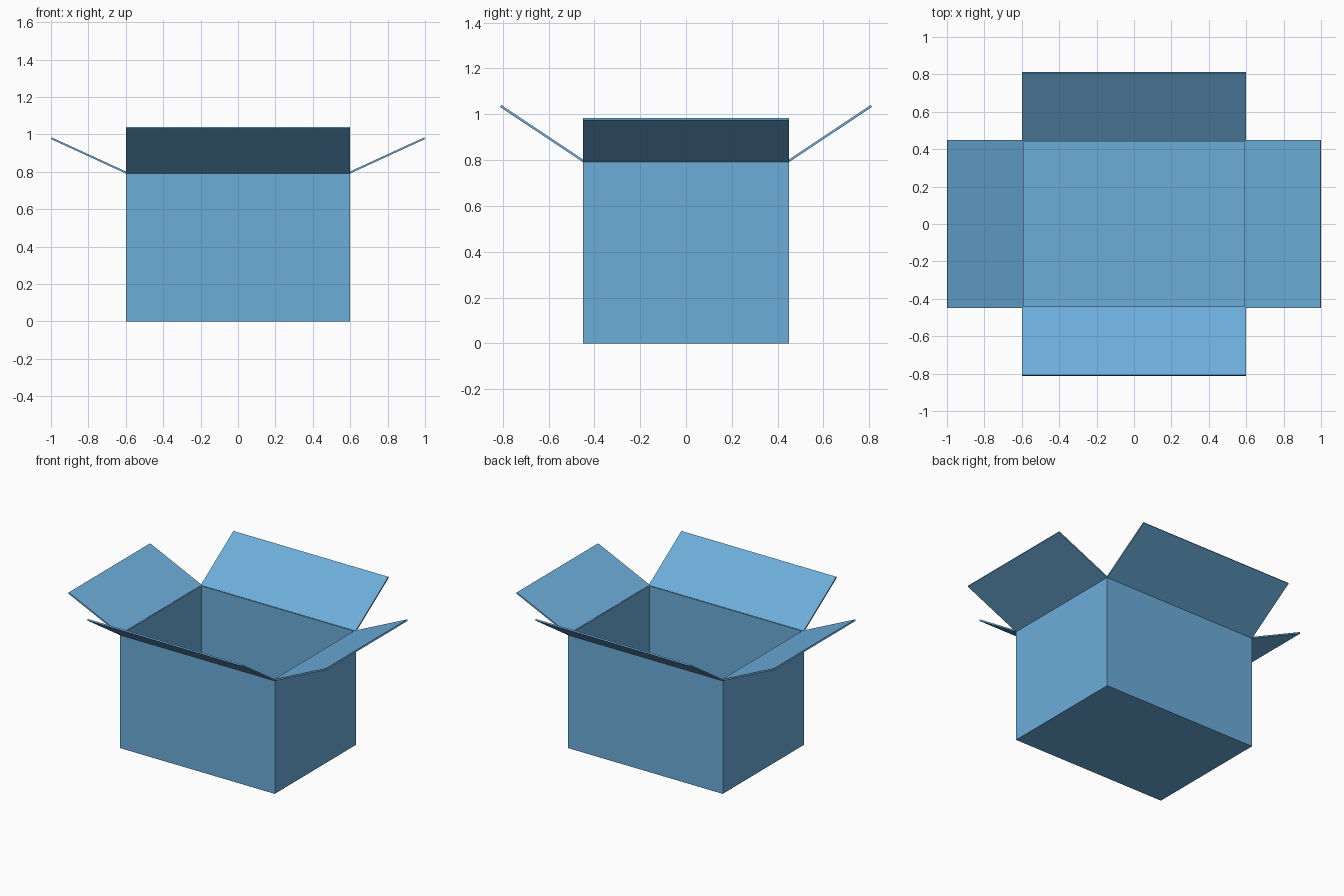
import bpy
from mathutils import Vector

if "Cube" in bpy.data.objects:
    bpy.data.objects.remove(bpy.data.objects["Cube"])

W, D, H, T = 0.6, 0.45, 0.797, 0.01   # half width, half depth, height, thickness

blue = bpy.data.materials.new("soft blue card")
blue.diffuse_color = (0.15, 0.42, 0.70, 1)
blue.use_nodes = True
blue.node_tree.nodes["Principled BSDF"].inputs["Base Color"].default_value = blue.diffuse_color


def make(name, verts, faces):
    mesh = bpy.data.meshes.new(name)
    mesh.from_pydata(verts, [], faces)
    mesh.materials.append(blue)
    obj = bpy.data.objects.new(name, mesh)
    bpy.context.collection.objects.link(obj)
    return obj


def ring(w, d, z):
    return [(-w, -d, z), (w, -d, z), (w, d, z), (-w, d, z)]


# Open carton body: outer walls, rim, inner walls, floor
verts = ring(W, D, 0) + ring(W, D, H) + ring(W - T, D - T, H) + ring(W - T, D - T, T)
faces = [(3, 2, 1, 0), (12, 13, 14, 15)]
for level in (0, 4, 8):
    for i in range(4):
        j = (i + 1) % 4
        faces.append((level + i, level + j, level + 4 + j, level + 4 + i))
make("carton_body", verts, faces)


# Folded-out flap: slanted strip profile (distance out, height) swept along the hinge
def flap(name, hinge, tip, half, along_x, side):
    a, b = Vector(hinge), Vector(tip)
    d = (b - a).normalized()
    n = Vector((-d.y, d.x)) * T
    profile = [a, b, b + n, a + n]
    pts = []
    for s in (-half, half):
        for p in profile:
            pts.append((s, side * p.x, p.y) if along_x else (side * p.x, s, p.y))
    quads = [(0, 1, 2, 3), (7, 6, 5, 4)]
    quads += [(i, i + 4, (i + 1) % 4 + 4, (i + 1) % 4) for i in range(4)]
    if (side > 0) == along_x:
        quads = [q[::-1] for q in quads]
    obj = make(name, pts, quads)
    # make sure normals face outward
    import bmesh
    bm = bmesh.new()
    bm.from_mesh(obj.data)
    bmesh.ops.recalc_face_normals(bm, faces=bm.faces)
    bm.to_mesh(obj.data)
    bm.free()


for side, long_name, short_name in ((-1, "front_flap", "left_flap"), (1, "back_flap", "right_flap")):
    flap(long_name, (D, H - 0.006), (0.812, 1.032), W, True, side)
    flap(short_name, (W, H - 0.006), (1.0, 0.975), D, False, side)
